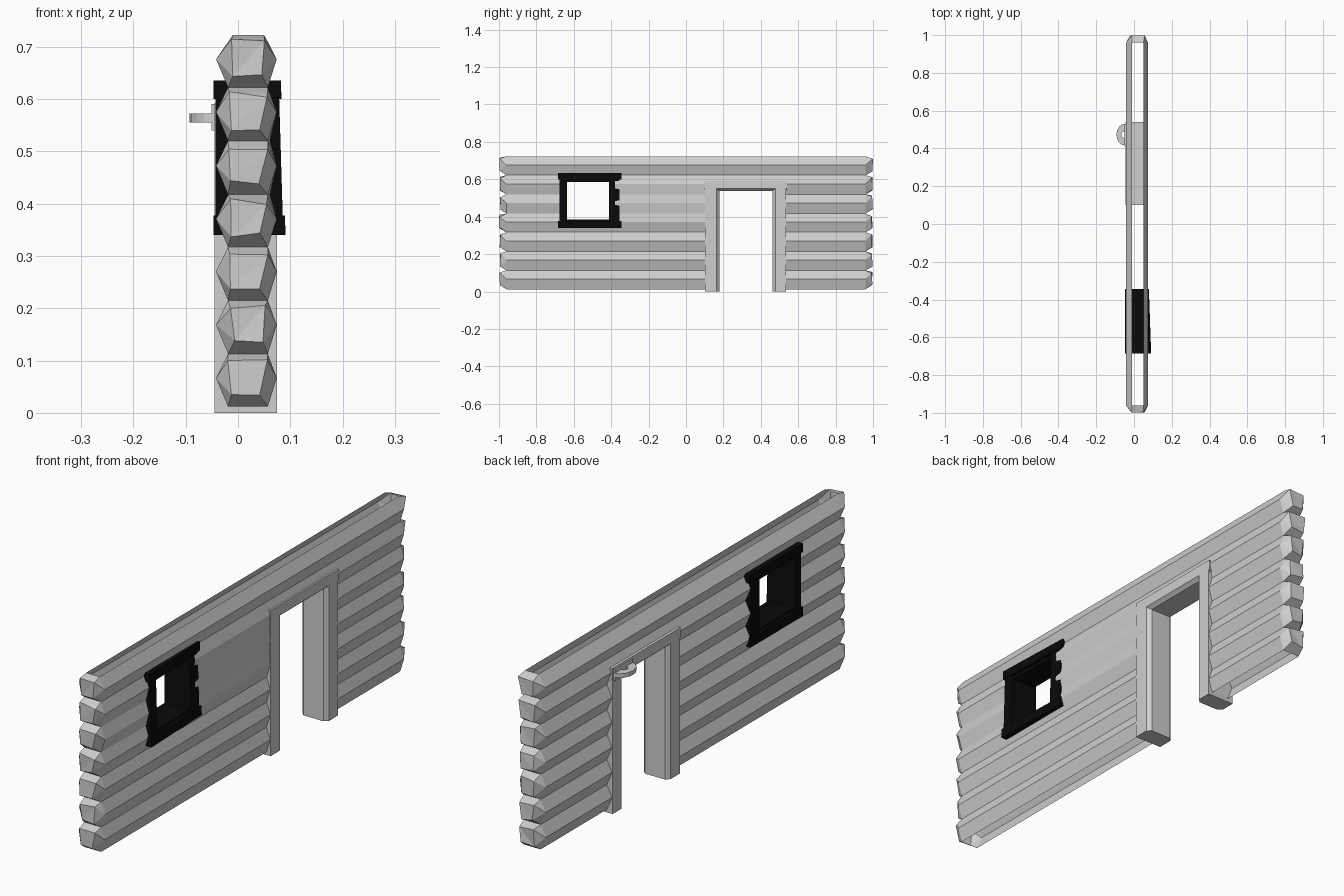
import bpy, bmesh, math, random
from mathutils import Vector

random.seed(4)
if "Cube" in bpy.data.objects:
    bpy.data.objects.remove(bpy.data.objects["Cube"], do_unlink=True)


def material(name, value):
    m = bpy.data.materials.new(name)
    m.use_nodes = True
    m.diffuse_color = (value, value, value, 1)
    m.node_tree.nodes["Principled BSDF"].inputs["Base Color"].default_value = m.diffuse_color
    return m


GREY = material("light grey wood", 0.62)
BLACK = material("black paint", 0.003)


def finish(bm, name, mat):
    mesh = bpy.data.meshes.new(name)
    bm.to_mesh(mesh)
    bm.free()
    mesh.materials.append(mat)
    obj = bpy.data.objects.new(name, mesh)
    bpy.context.scene.collection.objects.link(obj)
    return obj


def prism(name, profile, start, end, place, mat):
    """Extrude a flat profile between two positions; place maps (a, b, t) to xyz."""
    bm = bmesh.new()
    rings = [[bm.verts.new(place(a, b, t)) for a, b in profile] for t in (start, end)]
    n = len(profile)
    for i in range(n):
        j = (i + 1) % n
        bm.faces.new((rings[0][i], rings[0][j], rings[1][j], rings[1][i]))
    for ring in rings:
        bm.faces.new(ring)
    bmesh.ops.recalc_face_normals(bm, faces=bm.faces)
    return finish(bm, name, mat)


def box(name, x, y, z, mat):
    corners = [(x[0], y[0]), (x[1], y[0]), (x[1], y[1]), (x[0], y[1])]
    return prism(name, corners, z[0], z[1], lambda a, b, t: (a, b, t), mat)


# Openings as (y low, y high, z low, z high)
OPENINGS = [(-0.66, -0.38, 0.36, 0.61), (0.13, 0.51, -0.1, 0.565)]


def cut_openings(bm):
    for y0, y1, z0, z1 in OPENINGS:
        for co, no in (((0, y0, 0), (0, 1, 0)), ((0, y1, 0), (0, 1, 0)),
                       ((0, 0, z0), (0, 0, 1)), ((0, 0, z1), (0, 0, 1))):
            geom = bm.verts[:] + bm.edges[:] + bm.faces[:]
            bmesh.ops.bisect_plane(bm, geom=geom, plane_co=co, plane_no=no, dist=1e-5)
        inside = []
        for f in bm.faces:
            c = f.calc_center_median()
            if y0 < c.y < y1 and z0 < c.z < z1:
                inside.append(f)
        bmesh.ops.delete(bm, geom=inside, context='FACES')


# Logs: side shells with faceted ends, open along the top and bottom
LEVELS = [0.012, 0.113, 0.215, 0.317, 0.417, 0.52, 0.622, 0.722]
WORN = (0.417, 0.52)
STATIONS = (-0.96, 0.12, 0.52, 0.96)


def jitter(amount):
    return random.uniform(-amount, amount)


def log(index):
    z0, z1 = LEVELS[index], LEVELS[index + 1]
    mid = (z0 + z1) / 2 + 0.004
    top = index == len(LEVELS) - 2
    bm = bmesh.new()
    rings = []
    for y in STATIONS:
        # the seams wear flatter toward the doorway on one side
        seam = {z: 0.07 if z in WORN and y == STATIONS[1] else 0.057 for z in (z0, z1)}
        points = [(-0.019, z0), (-0.042, mid), (-0.01 if top else -0.019, z1),
                  (0.05 if top else seam[z1], z1), (0.074, mid), (seam[z0], z0)]
        rings.append([bm.verts.new((x, y, z)) for x, z in points])
    for a, b in zip(rings, rings[1:]):
        for i in (0, 1, 3, 4):
            bm.faces.new((a[i], a[i + 1], b[i + 1], b[i]))
    for side, r in ((-1, rings[0]), (1, rings[-1])):
        shape = [(-0.01, z0 + 0.024), (-0.016, z1 - 0.012),
                 (0.052, z1 - 0.014), (0.044, z0 + 0.024)]
        q = [bm.verts.new((x + jitter(0.005), side * (0.995 + jitter(0.004)), z + jitter(0.005)))
             for x, z in shape]
        for face in ((r[0], r[1], q[0]), (r[1], q[1], q[0]), (r[1], r[2], q[1]),
                     (r[2], r[3], q[2], q[1]), (r[3], r[4], q[2]), (r[4], q[3], q[2]),
                     (r[4], r[5], q[3]), (r[5], r[0], q[0], q[3]),
                     (q[0], q[1], q[2]), (q[0], q[2], q[3])):
            bm.faces.new(face)
    bmesh.ops.recalc_face_normals(bm, faces=bm.faces)
    cut_openings(bm)
    finish(bm, f"wall_log_{index + 1}", GREY)


for i in range(len(LEVELS) - 1):
    log(i)

# Door frame: posts and lintel with chamfered inner edges
BACK, FRONT = -0.045, 0.075


def trim(outer, face, inner):
    return [(BACK, outer), (FRONT, outer), (FRONT, face),
            (FRONT - 0.015, inner), (BACK + 0.015, inner), (BACK, face)]


def upright(a, b, t):
    return (a, b, t)


def lengthwise(a, b, t):
    return (a, t, b)


prism("door_post_near", trim(0.102, 0.163, 0.178), 0, 0.56, upright, GREY)
prism("door_post_far", trim(0.535, 0.478, 0.463), 0, 0.56, upright, GREY)
prism("door_lintel", trim(0.592, 0.55, 0.537), 0.1, 0.54, lengthwise, GREY)

# Window frame, slightly skewed outward toward the low outer corner
BARS = {
    "window_head": ((-0.685, -0.345), (0.6, 0.635)),
    "window_sill": ((-0.685, -0.345), (0.34, 0.377)),
    "window_post_outer": ((-0.677, -0.637), (0.37, 0.61)),
    "window_post_inner": ((-0.412, -0.355), (0.37, 0.61)),
    "window_lining_top": ((-0.64, -0.41), (0.586, 0.604)),
    "window_lining_bottom": ((-0.64, -0.41), (0.37, 0.386)),
}
for name, (ys, zs) in BARS.items():
    inset = 0.012 if "lining" in name else 0.004 if "post" in name else 0
    frame = box(name, (-0.047 + inset, 0.07 - inset), ys, zs, BLACK)
    for v in frame.data.vertices:
        if v.co.x > 0:
            v.co.x += 0.012 * (-0.345 - v.co.y) / 0.34 + 0.009 * (0.635 - v.co.z) / 0.3

# Door latch: backing plate with a half ring
box("latch_plate", (-0.051, -0.042), (0.415, 0.53), (0.54, 0.59), GREY)
angles = [math.pi * (0.5 + k / 8) for k in range(9)]
outer = [(-0.047 + 0.046 * math.cos(a), 0.473 + 0.058 * math.sin(a)) for a in angles]
inner = [(-0.047 + 0.02 * math.cos(a), 0.473 + 0.018 * math.sin(a)) for a in reversed(angles)]
prism("latch_ring", outer + inner, 0.555, 0.572, upright, GREY)
